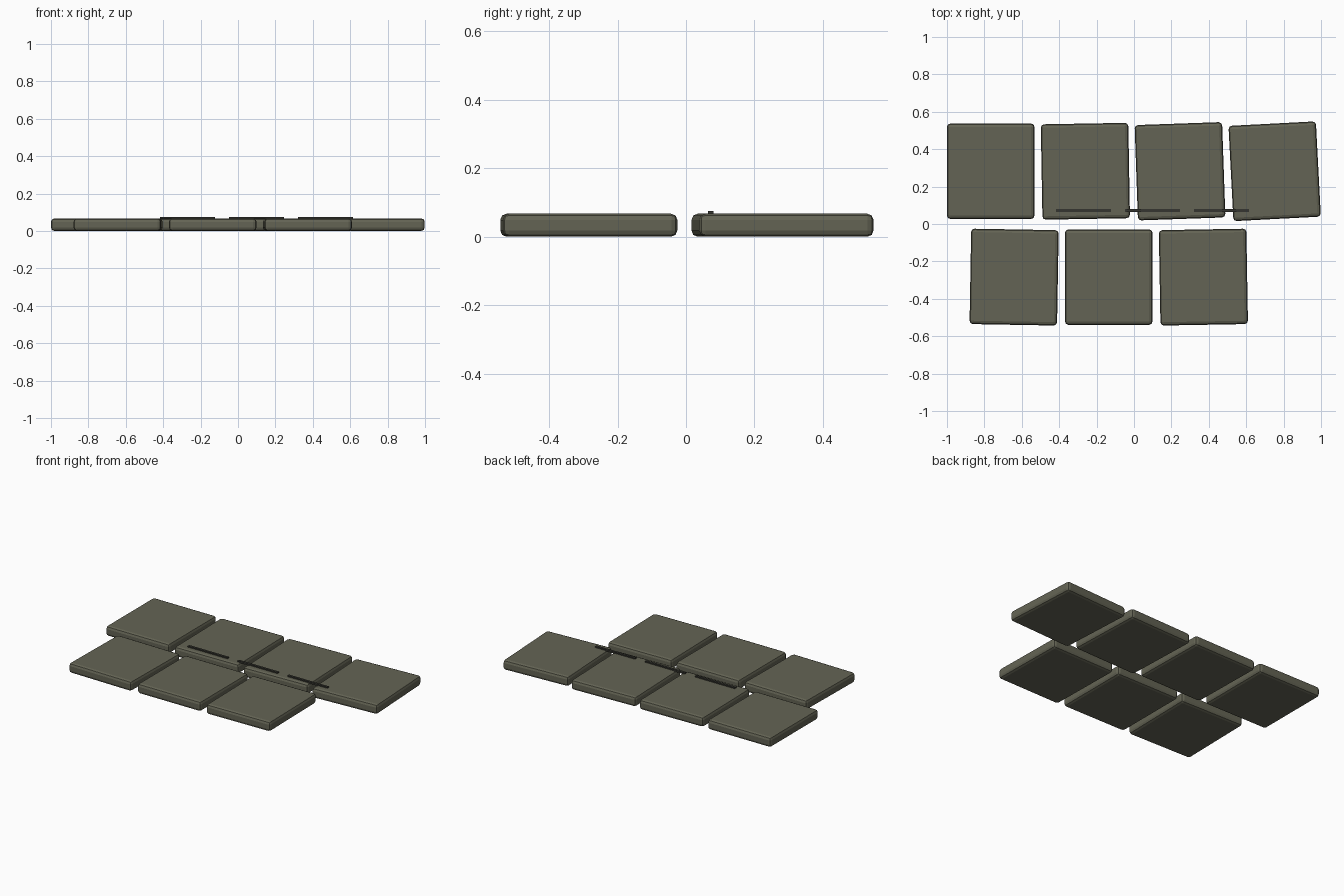
import bpy, math

if "Cube" in bpy.data.objects:
    bpy.data.objects.remove(bpy.data.objects["Cube"])

def material(name, rgb):
    m = bpy.data.materials.new(name)
    m.diffuse_color = (*rgb, 1)
    m.use_nodes = True
    m.node_tree.nodes["Principled BSDF"].inputs["Base Color"].default_value = m.diffuse_color
    return m

stone = material("olive grey stone", (0.127, 0.127, 0.089))
dark = material("dark grey", (0.036, 0.036, 0.029))

def box(name, loc, size, mat, turn=0, bevel=0):
    bpy.ops.mesh.primitive_cube_add(size=1, location=loc, rotation=(0, 0, math.radians(turn)))
    ob = bpy.context.object
    ob.name = name
    ob.scale = size
    bpy.ops.object.transform_apply(location=False, rotation=False, scale=True)
    if bevel:
        mod = ob.modifiers.new("rounded edges", 'BEVEL')
        mod.width = bevel
        mod.segments = 2
    ob.data.materials.append(mat)
    return ob

H = 0.067
SLAB = (0.468, 0.51, H)

# back row: four slabs, each turned one degree further
for i in range(4):
    box(f"back_slab_{i + 1}", (-0.766 + 0.506 * i, 0.282, H / 2), SLAB, stone, i, 0.018)

# front row: three slabs, offset like brickwork
for i in range(3):
    box(f"front_slab_{i + 1}", (-0.641 + 0.506 * i, -0.284, H / 2), SLAB, stone, i - 1, 0.018)

# thin dark strips lying along the front edge of the back row
for i in range(3):
    box(f"dark_strip_{i + 1}", (-0.27 + 0.369 * i, 0.073, 0.0695), (0.294, 0.016, 0.011), dark)
